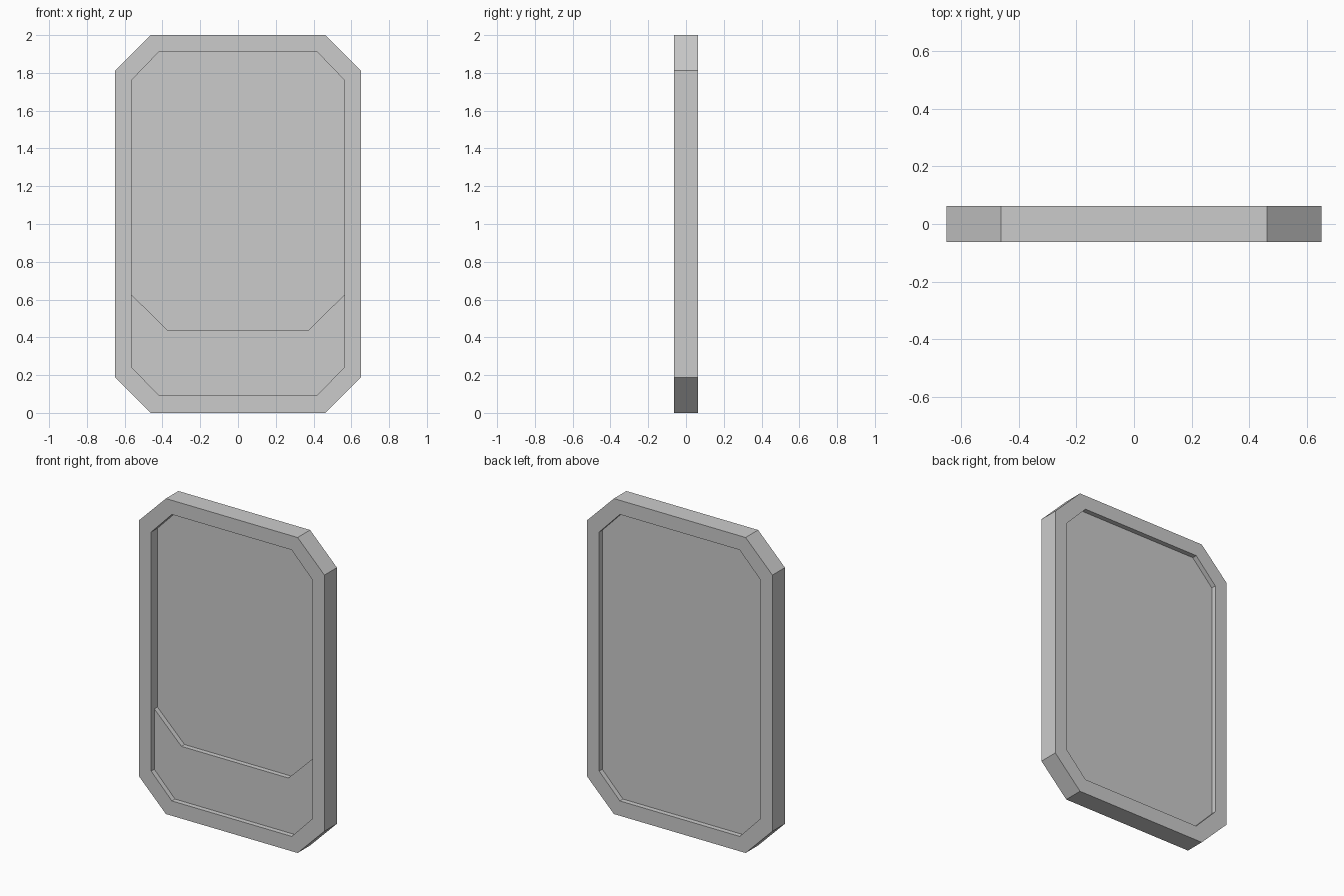
import bpy, bmesh

if "Cube" in bpy.data.objects:
    bpy.data.objects.remove(bpy.data.objects["Cube"])


def octagon(w, z0, z1, cx, cz):
    # Chamfered rectangle outline in the xz plane
    return [(-w + cx, z0), (w - cx, z0), (w, z0 + cz), (w, z1 - cz),
            (w - cx, z1), (-w + cx, z1), (-w, z1 - cz), (-w, z0 + cz)]


def plate(name, outline, y0, y1, hole=None):
    # Extrude an outline from y0 to y1, optionally with a matching hole
    bm = bmesh.new()
    n = len(outline)

    def ring(pts, y):
        return [bm.verts.new((x, y, z)) for x, z in pts]

    def bridge(a, b):
        for i in range(n):
            j = (i + 1) % n
            bm.faces.new((a[i], a[j], b[j], b[i]))

    front, back = ring(outline, y0), ring(outline, y1)
    bridge(front, back)
    if hole:
        hole_front, hole_back = ring(hole, y0), ring(hole, y1)
        bridge(hole_front, hole_back)
        bridge(front, hole_front)
        bridge(back, hole_back)
    else:
        bm.faces.new(front)
        bm.faces.new(back)
    bmesh.ops.recalc_face_normals(bm, faces=bm.faces)
    mesh = bpy.data.meshes.new(name)
    bm.to_mesh(mesh)
    bm.free()
    obj = bpy.data.objects.new(name, mesh)
    bpy.context.collection.objects.link(obj)
    return obj


outer = octagon(0.65, 0.0, 2.0, 0.188, 0.188)
inner = octagon(0.565, 0.094, 1.91, 0.145, 0.15)

# Thick surrounding frame
plate("door_frame", outer, -0.0625, 0.0625, inner)

# Thin recessed panel filling the opening
plate("door_panel", inner, 0.0, 0.031)

# Raised plate over the lower front, with a dipped top edge
kick = [inner[7], inner[0], inner[1], inner[2],
        (0.565, 0.627), (0.375, 0.44), (-0.375, 0.44), (-0.565, 0.627)]
plate("kick_plate", kick, -0.031, 0.0)
